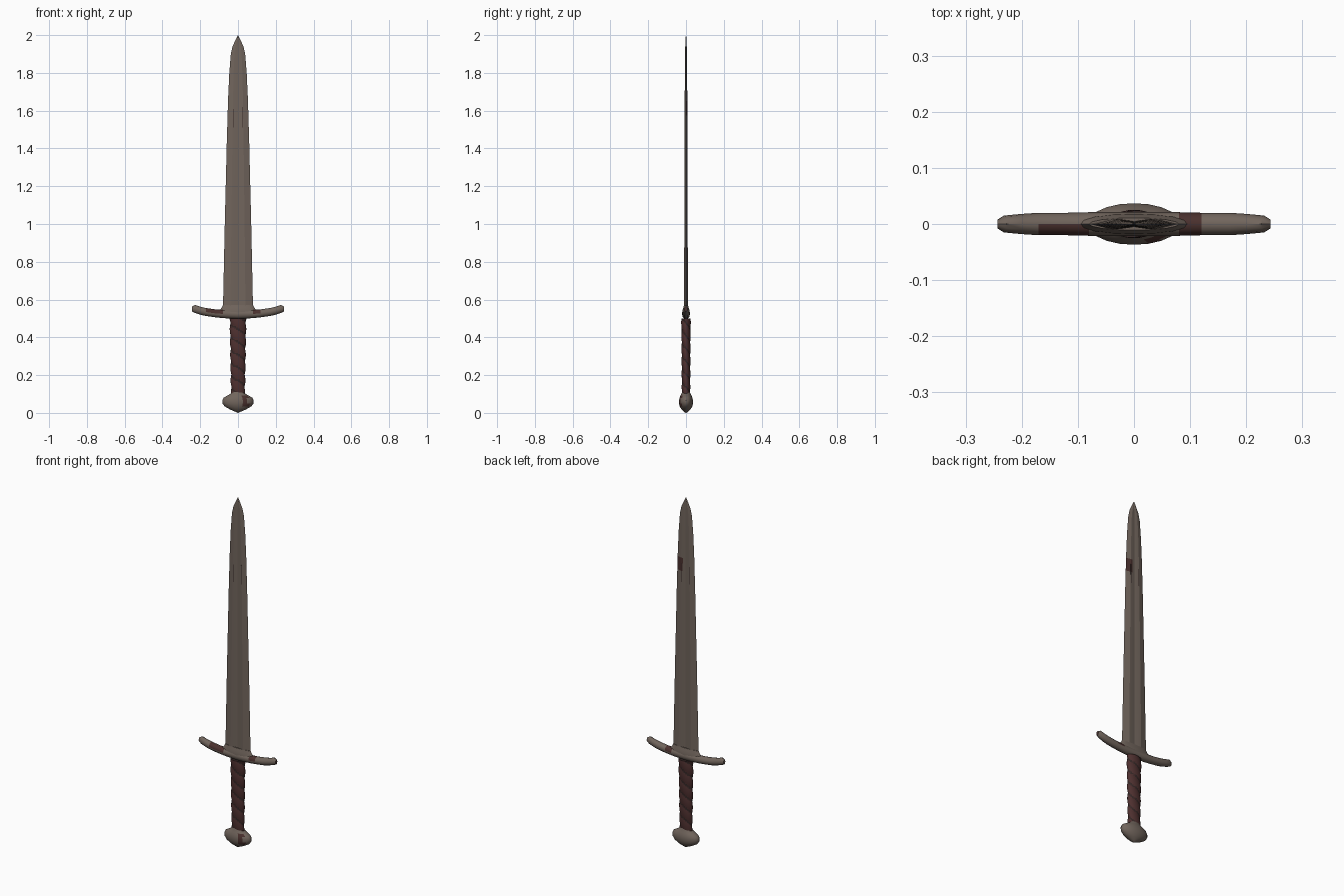
import bpy, bmesh, math
from mathutils import Vector

if "Cube" in bpy.data.objects:
    bpy.data.objects.remove(bpy.data.objects["Cube"])


def material(name, rgb):
    m = bpy.data.materials.new(name)
    m.diffuse_color = (*rgb, 1)
    m.use_nodes = True
    m.node_tree.nodes["Principled BSDF"].inputs["Base Color"].default_value = m.diffuse_color
    return m


STEEL = material("worn_steel", (0.165, 0.130, 0.108))
RUST = material("dark_rust", (0.068, 0.030, 0.027))
LEATHER = material("red_brown_leather", (0.075, 0.029, 0.028))
GROOVE = material("dark_groove", (0.035, 0.020, 0.019))


def loft(name, rings, mats, rule=None, angle=35):
    """Skin closed rings of points, cap both ends, colour faces by rule."""
    bm = bmesh.new()
    loops = [[bm.verts.new(p) for p in ring] for ring in rings]
    n = len(loops[0])
    for a, b in zip(loops, loops[1:]):
        for i in range(n):
            j = (i + 1) % n
            bm.faces.new((a[i], a[j], b[j], b[i]))
    bm.faces.new(loops[0])
    bm.faces.new(loops[-1])
    bmesh.ops.remove_doubles(bm, verts=bm.verts, dist=1e-5)
    bmesh.ops.recalc_face_normals(bm, faces=bm.faces)
    if rule:
        for f in bm.faces:
            f.material_index = rule(f.calc_center_median(), f.normal)
    me = bpy.data.meshes.new(name)
    bm.to_mesh(me)
    bm.free()
    for m in mats:
        me.materials.append(m)
    ob = bpy.data.objects.new(name, me)
    bpy.context.collection.objects.link(ob)
    bpy.ops.object.select_all(action='DESELECT')
    ob.select_set(True)
    bpy.context.view_layer.objects.active = ob
    bpy.ops.object.shade_smooth_by_angle(angle=math.radians(angle))
    return ob


def ellipse(rx, ry, z, n=16):
    return [Vector((rx * math.cos(2 * math.pi * i / n),
                    ry * math.sin(2 * math.pi * i / n), z)) for i in range(n)]


# Blade: bevelled edges with a shallow central fuller on both faces
def blade_ring(z, w, t):
    half = [(1, 0), (0.5, 1), (0.3, 0.9), (0, 0.55), (-0.3, 0.9), (-0.5, 1)]
    pts = half + [(-x, -y) for x, y in half]
    return [Vector((x * w, y * t, z)) for x, y in pts]


blade_profile = [(0.53, 0.080, 0.010), (1.0, 0.070, 0.009), (1.40, 0.060, 0.008),
                 (1.43, 0.0595, 0.008), (1.575, 0.055, 0.007), (1.65, 0.053, 0.007),
                 (1.8, 0.046, 0.006), (1.9, 0.038, 0.005), (1.94, 0.029, 0.004),
                 (1.975, 0.013, 0.003), (2.0, 0.0005, 0.0005)]
loft("blade", [blade_ring(*p) for p in blade_profile], [STEEL, RUST],
     lambda c, n: int(1.575 < c.z < 1.65 and c.x > 0.02 and c.y > 0), 5)

# Dark scratches on both faces of the blade
for i, (x, z0, z1) in enumerate([(0.026, 1.51, 1.62), (-0.026, 1.51, 1.61),
                                 (0.037, 1.59, 1.62)]):
    rings = [[Vector((x + dx, dy, z)) for dx, dy in
              ((-0.0015, -0.0078), (0.0015, -0.0078), (0.0015, 0.0078), (-0.0015, 0.0078))]
             for z in (z0, z1)]
    if i < 2:
        loft("blade_scratch", rings, [GROOVE])


# Crossguard: bar swept along x, curving up towards flattened tips
guard_half = [(0.0, 0.522, 0.021, 0.024), (0.05, 0.523, 0.021, 0.023),
              (0.08, 0.524, 0.021, 0.022), (0.12, 0.527, 0.020, 0.021),
              (0.17, 0.534, 0.020, 0.021), (0.20, 0.541, 0.018, 0.021),
              (0.232, 0.550, 0.015, 0.021), (0.243, 0.550, 0.008, 0.013)]
guard_path = [(-x, z, a, b) for x, z, a, b in guard_half[:0:-1]] + guard_half


def guard_ring(x, z, ry, rz):
    return [Vector((x - math.copysign(0.12 * p.y / 0.5, x) * rz, p.x * ry, z + p.y * rz))
            if 0.21 < abs(x) < 0.24 else Vector((x, p.x * ry, z + p.y * rz))
            for p in ellipse(1, 1, 0, 12)]


def guard_rule(c, n):
    if 0.08 < c.x < 0.12 and n.z > 0:
        return 1
    return int(-0.17 < c.x < -0.08 and c.y < 0.0 and n.z > 0 or c.x > 0.242)


loft("crossguard", [guard_ring(*p) for p in guard_path], [STEEL, RUST], guard_rule)

# Sloped collar where the blade enters the guard
loft("guard_collar", [ellipse(0.105, 0.019, 0.53), ellipse(0.096, 0.018, 0.545),
                      ellipse(0.086, 0.014, 0.558), ellipse(0.080, 0.011, 0.57)], [STEEL])

# Grip: leather wrap with two spiralling ridges
PITCH, SIDES, ROWS = 0.068, 24, 60


def wrap_phase(a, z):
    return (2 * a / (2 * math.pi) + z / PITCH) % 1.0


grip_rings = []
for r in range(ROWS + 1):
    z = 0.095 + 0.405 * r / ROWS
    t = r / ROWS
    ring = []
    for i in range(SIDES):
        a = 2 * math.pi * i / SIDES
        k = 0.86 + 0.16 * math.sin(math.pi * wrap_phase(a, z)) ** 0.6
        ring.append(Vector(((0.037 + 0.007 * t) * k * math.cos(a),
                            (0.022 + 0.003 * t) * k * math.sin(a), z)))
    grip_rings.append(ring)


def grip_rule(c, n):
    t = (c.z - 0.095) / 0.405
    a = math.atan2(c.y / (0.022 + 0.003 * t), c.x / (0.037 + 0.007 * t))
    p = wrap_phase(a, c.z)
    return int(p < 0.09 or p > 0.91)


loft("grip", grip_rings, [LEATHER, GROOVE], grip_rule, 50)

# Pommel: flattened nut shape with a pointed underside and short neck
pommel_profile = [(0.001, 0.001, 0.004), (0.0, 0.012, 0.009), (0.018, 0.042, 0.024),
                  (0.034, 0.070, 0.033), (0.050, 0.082, 0.037), (0.066, 0.083, 0.037),
                  (0.080, 0.076, 0.034), (0.092, 0.056, 0.029), (0.102, 0.038, 0.024),
                  (0.112, 0.034, 0.020)]
pommel_profile[0] = (0.0, 0.002, 0.002)
pommel_profile[1] = (0.007, 0.016, 0.012)
loft("pommel", [ellipse(rx, ry, z, 20) for z, rx, ry in pommel_profile], [STEEL, RUST],
     lambda c, n: int(0.022 < c.x < 0.055 and c.y < 0 and 0.03 < c.z < 0.09))
